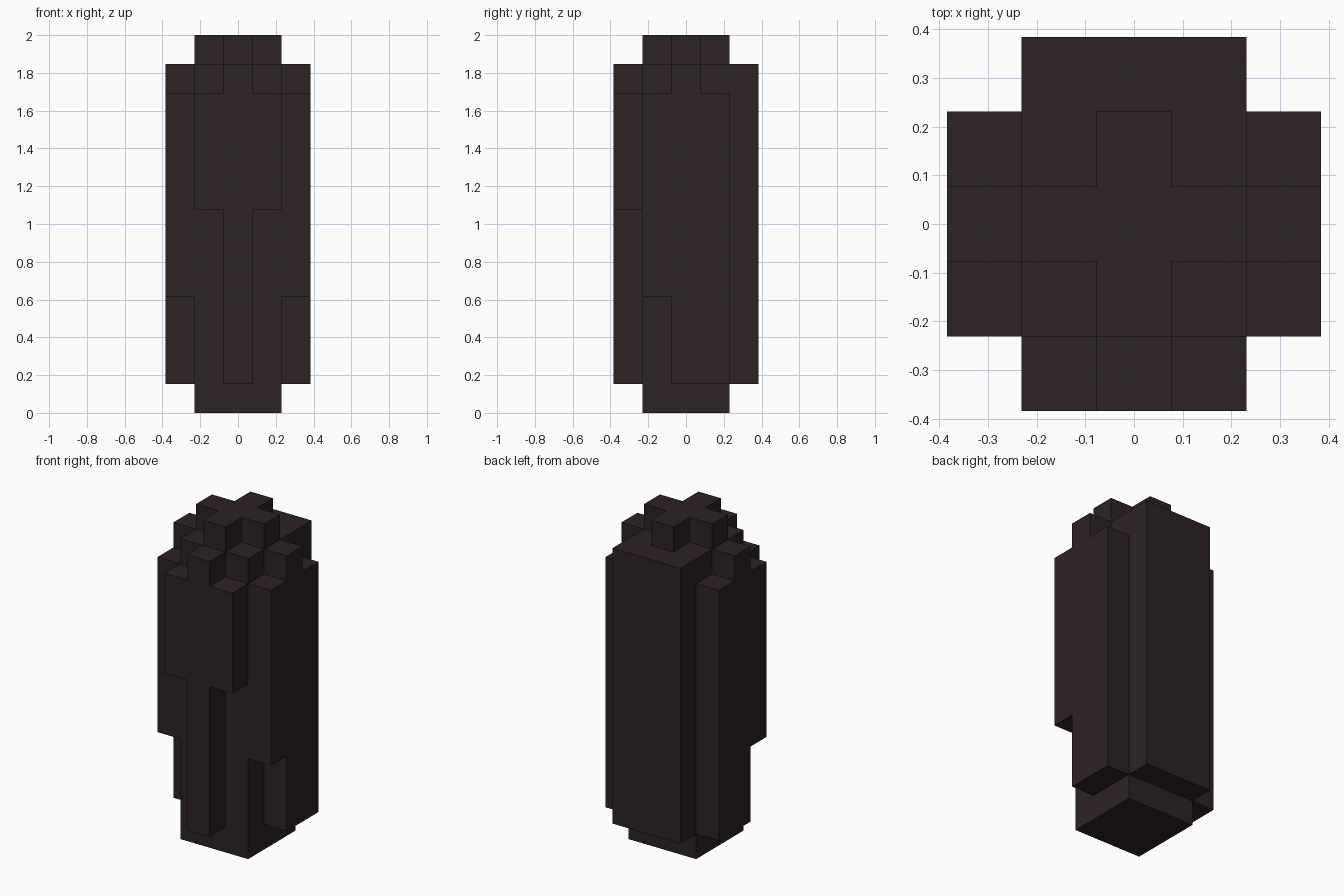
import bpy
import bmesh
from mathutils import Vector

if "Cube" in bpy.data.objects:
    bpy.data.objects.remove(bpy.data.objects["Cube"], do_unlink=True)

U = 2 / 13  # one block of the stack

bark = bpy.data.materials.new("dark_brown")
bark.use_nodes = True
bark.diffuse_color = (0.026, 0.016, 0.016, 1)
bark.node_tree.nodes["Principled BSDF"].inputs["Base Color"].default_value = bark.diffuse_color
bark.node_tree.nodes["Principled BSDF"].inputs["Roughness"].default_value = 0.9


def block(name, x, y, z):
    """Box spanning the (low, high) ranges, measured in blocks."""
    spans = (x, y, z)
    bm = bmesh.new()
    bmesh.ops.create_cube(bm, size=1)
    for v in bm.verts:
        v.co = Vector([(s[1] if c > 0 else s[0]) * U for c, s in zip(v.co, spans)])
    mesh = bpy.data.meshes.new(name)
    bm.to_mesh(mesh)
    bm.free()
    mesh.materials.append(bark)
    obj = bpy.data.objects.new(name, mesh)
    bpy.context.collection.objects.link(obj)


def pair(name, x, y, z):
    """The same block on both sides."""
    block("left_" + name, x, y, z)
    block("right_" + name, (-x[1], -x[0]), y, z)


IN, MID, OUT = 0.5, 1.5, 2.5  # block borders out from the centre

# Central column and the cross on top of it
block("core", (-MID, MID), (-MID, MID), (0, 12))
block("crown_bar", (-MID, MID), (-IN, IN), (12, 13))
block("crown_front", (-IN, IN), (-MID, -IN), (12, 13))
block("crown_back", (-IN, IN), (IN, MID), (12, 13))

# Broad slab on the back
block("back_slab", (-MID, MID), (MID, OUT), (1, 12))

# Front: long centre rib with shorter plates beside it
block("front_rib", (-IN, IN), (-OUT, -MID), (1, 12))
pair("front_plate", (IN, MID), (-OUT, -MID), (7, 11))

# Sides: three ribs each
pair("side_front_rib", (MID, OUT), (-MID, -IN), (4, 11))
pair("side_middle_rib", (MID, OUT), (-IN, IN), (1, 12))
pair("side_back_rib", (MID, OUT), (IN, MID), (1, 11))
